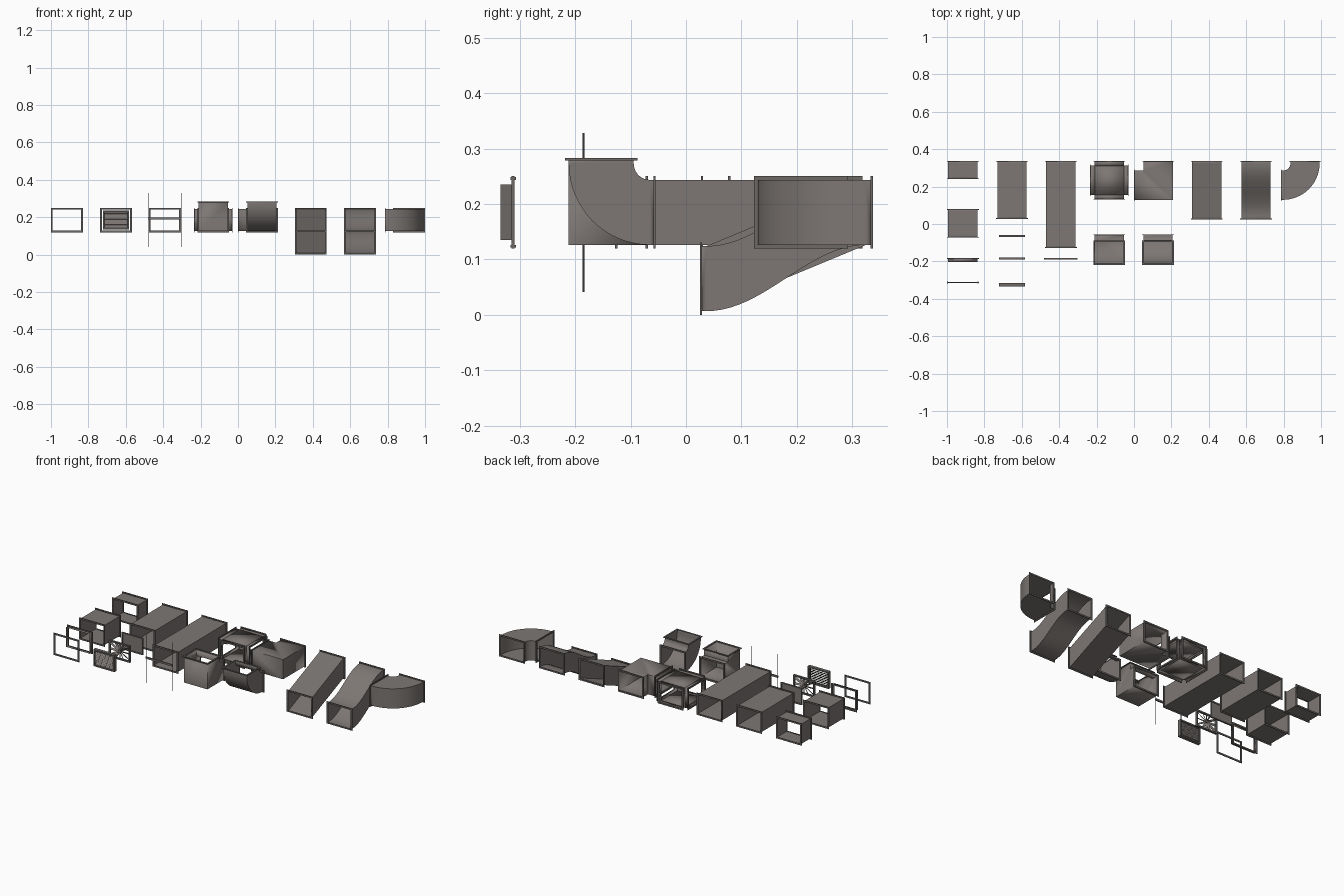
import bpy, bmesh, math
from mathutils import Vector as V, Matrix

if "Cube" in bpy.data.objects:
    bpy.data.objects.remove(bpy.data.objects["Cube"])

X, Y, Z = V((1, 0, 0)), V((0, 1, 0)), V((0, 0, 1))
HW, HH = 0.0775, 0.058       # duct half width and half height
LIP, FT = 0.0075, 0.004      # flange overhang and thickness
ZC = 0.185                   # duct axis height
Y1 = 0.337                   # back row


def material(name, rgb):
    m = bpy.data.materials.new(name)
    m.diffuse_color = (*rgb, 1)
    m.use_nodes = True
    m.node_tree.nodes["Principled BSDF"].inputs["Base Color"].default_value = m.diffuse_color
    return m


SHEET = material("warm_grey_sheet_metal", (0.205, 0.185, 0.173))
EDGE = material("dark_grey_flange", (0.15, 0.14, 0.133))


def finish(name, bm, mat, thickness=0.0, recalc=True):
    if recalc:
        bmesh.ops.recalc_face_normals(bm, faces=bm.faces)
    me = bpy.data.meshes.new(name)
    bm.to_mesh(me)
    bm.free()
    ob = bpy.data.objects.new(name, me)
    bpy.context.collection.objects.link(ob)
    me.materials.append(mat)
    if thickness:
        s = ob.modifiers.new("sheet", "SOLIDIFY")
        s.thickness, s.offset = thickness, 0
    bpy.ops.object.select_all(action='DESELECT')
    ob.select_set(True)
    bpy.context.view_layer.objects.active = ob
    bpy.ops.object.shade_smooth_by_angle(angle=math.radians(30))
    return ob


def rect(bm, c, u, v):
    return [bm.verts.new(c + a * u + b * v) for a, b in ((-1, -1), (1, -1), (1, 1), (-1, 1))]


def bridge(bm, r0, r1):
    for i in range(4):
        j = (i + 1) % 4
        bm.faces.new((r0[i], r0[j], r1[j], r1[i]))


def add_box(bm, c, size, rot=None):
    m = Matrix.Translation(c) @ (rot or Matrix()) @ Matrix.Diagonal((*size, 1))
    bmesh.ops.create_cube(bm, size=1, matrix=m)


def tube(name, rings):
    """Open rectangular duct through rings of (centre, half axis u, half axis v)."""
    bm = bmesh.new()
    rs = [rect(bm, *r) for r in rings]
    for a, b in zip(rs, rs[1:]):
        bridge(bm, a, b)
    return finish(name, bm, SHEET, 0.002)


def flange(name, c, u, v, lip=LIP, depth=FT):
    """Rectangular collar around an opening with half axes u and v."""
    bm = bmesh.new()
    n = u.cross(v).normalized() * depth / 2
    uo, vo = u + u.normalized() * lip, v + v.normalized() * lip
    ui, vi = u - u.normalized() * 0.002, v - v.normalized() * 0.002
    loops = [rect(bm, c + n, uo, vo), rect(bm, c - n, uo, vo),
             rect(bm, c - n, ui, vi), rect(bm, c + n, ui, vi)]
    for i in range(4):
        bridge(bm, loops[i], loops[(i + 1) % 4])
    return finish(name, bm, EDGE)


def duct(name, x, y0, y1, z0=ZC, z1=ZC, curved=False, s=0.012):
    """Duct along y; a height change makes a straight or S-shaped offset."""
    u, v = X * HW, Z * HH
    rings = [(V((x, y0, z0)), u, v)]
    n = 20 if curved else 1
    for i in range(n + 1):
        t = i / n
        k = (1 - math.cos(math.pi * t)) / 2 if curved else t
        rings.append((V((x, y0 + s + (y1 - y0 - 2 * s) * t, z0 + (z1 - z0) * k)), u, v))
    rings.append((V((x, y1, z1)), u, v))
    tube(name, rings)
    flange(name + "_front_flange", V((x, y0 + FT / 2, z0)), u, v)
    flange(name + "_back_flange", V((x, y1 - FT / 2, z1)), u, v)


def elbow(name, start, e1, e2, length, h_in, h_out, curved, s):
    """Right-angle bend entering along e1 and leaving along e2."""
    v = e1.cross(e2) * h_out
    rings = [(start, e2 * h_in, v)]
    if curved:
        c, r = start + e1 * s + e2 * (length - s), length - s
        for i in range(17):
            a = math.pi / 2 * i / 16
            d = e1 * math.sin(a) - e2 * math.cos(a)
            rings.append((c + d * r, -d * h_in, v))
    else:
        rings.append((start + e1 * length, (e2 - e1) * h_in, v))
    end = start + (e1 + e2) * length
    rings.append((end, -e1 * h_in, v))
    tube(name, rings)
    flange(name + "_inlet_flange", start + e1 * FT / 2, e2 * h_in, v)
    flange(name + "_outlet_flange", end - e2 * FT / 2, -e1 * h_in, v)


# straight ducts of four lengths
duct("short_duct", -0.915, 0.24, Y1)
duct("medium_duct", -0.915, -0.073, 0.08)
duct("long_duct", -0.652, 0.027, Y1)
duct("extra_long_duct", -0.391, -0.128, Y1)

# offset ducts that drop towards the front
duct("slanted_offset_duct", 0.389, 0.025, Y1, 0.0655, ZC)
duct("curved_offset_duct", 0.652, 0.025, Y1, 0.0655, ZC, True)

# horizontal elbows
elbow("square_elbow", V((0.0, 0.2075, ZC)), X, Y, 0.1295, HW, HH, False, 0)
elbow("round_elbow", V((0.785, 0.2075, ZC)), X, Y, 0.1295, HW, HH, True, 0.012)

# vertical elbows with the outlet on top
elbow("upright_square_elbow", V((-0.132, -0.055, ZC)), -Y, Z, 0.098, HH, HW, False, 0)
elbow("upright_round_elbow", V((0.128, -0.055, ZC)), -Y, Z, 0.098, HH, HW, True, 0.01)

# four-way junction
cc, arm = V((-0.132, 0.2335, ZC)), 0.1035
bm = bmesh.new()
for sgn in (-1, 1):
    bm.faces.new(rect(bm, cc + Z * HH * sgn, X * HW, Y * HW))
finish("junction_plates", bm, SHEET, 0.002)
for i, (d, u) in enumerate(((X, Y), (-X, Y), (Y, X), (-Y, X))):
    tube(f"junction_arm_{i}", [(cc + d * HW, u * HW, Z * HH), (cc + d * arm, u * HW, Z * HH)])
    flange(f"junction_flange_{i}", cc + d * (arm - FT / 2), u * HW, Z * HH)

# collar ring and loose flange ring with bolts
fx = -0.915
tube("collar_ring", [(V((fx, y, ZC)), X * HW, Z * HH) for y in (-0.203, -0.181)])
flange("collar_ring_flange", V((fx, -0.185, ZC)), X * HW, Z * HH)
flange("loose_flange", V((fx, -0.312, ZC)), X * HW, Z * HH, LIP, 0.005)
bm = bmesh.new()
for sx in (-1, 1):
    for sz in (-1, 1):
        add_box(bm, V((fx + sx * 0.081, -0.312, ZC + sz * 0.061)), (0.005, 0.01, 0.005))
finish("flange_bolts", bm, EDGE)

# end panels: plain cover, radial diffuser, louvre grille
px, pw, ph = -0.652, 0.0695, 0.05
for name, y, d in (("cover", -0.065, 0.01), ("diffuser", -0.185, 0.012), ("grille", -0.325, 0.02)):
    flange(name + "_frame", V((px, y, ZC)), X * (pw - 0.006), Z * (ph - 0.006), 0.006, d)
bm = bmesh.new()
add_box(bm, V((px, -0.065, ZC)), (2 * pw - 0.012, 0.004, 2 * ph - 0.012))
finish("cover_plate", bm, SHEET)

bm = bmesh.new()
dc = V((px, -0.185, ZC))
add_box(bm, dc, (0.016, 0.01, 0.016))
for i in range(12):
    a = math.tau * i / 12
    ca, sa = abs(math.cos(a)), abs(math.sin(a))
    reach = min((pw - 0.006) / max(ca, 1e-6), (ph - 0.006) / max(sa, 1e-6))
    rot = Matrix.Rotation(a, 4, 'Y') @ Matrix.Rotation(math.radians(35), 4, 'X')
    d = V((math.cos(a), 0, -math.sin(a)))
    add_box(bm, dc + d * reach / 2, (reach, 0.0015, 0.012), rot)
finish("diffuser_blades", bm, SHEET)

bm = bmesh.new()
for i in range(9):
    z = ZC + (i - 4) * 0.0098
    add_box(bm, V((px, -0.325, z)), (2 * pw - 0.012, 0.0012, 0.016),
            Matrix.Rotation(math.radians(-45), 4, 'X'))
finish("grille_slats", bm, SHEET)

# hanger: cross bar with two thin threaded rods
hx, hy = -0.391, -0.185
bm = bmesh.new()
add_box(bm, V((hx, hy, 0.193)), (0.178, 0.009, 0.01))
finish("hanger_bar", bm, SHEET)
bm = bmesh.new()
for sx in (-1, 1):
    bmesh.ops.create_cone(bm, segments=8, radius1=0.0016, radius2=0.0016, depth=0.287, cap_ends=True,
                          matrix=Matrix.Translation((hx + sx * 0.087, hy, ZC)))
finish("hanger_rods", bm, EDGE)
